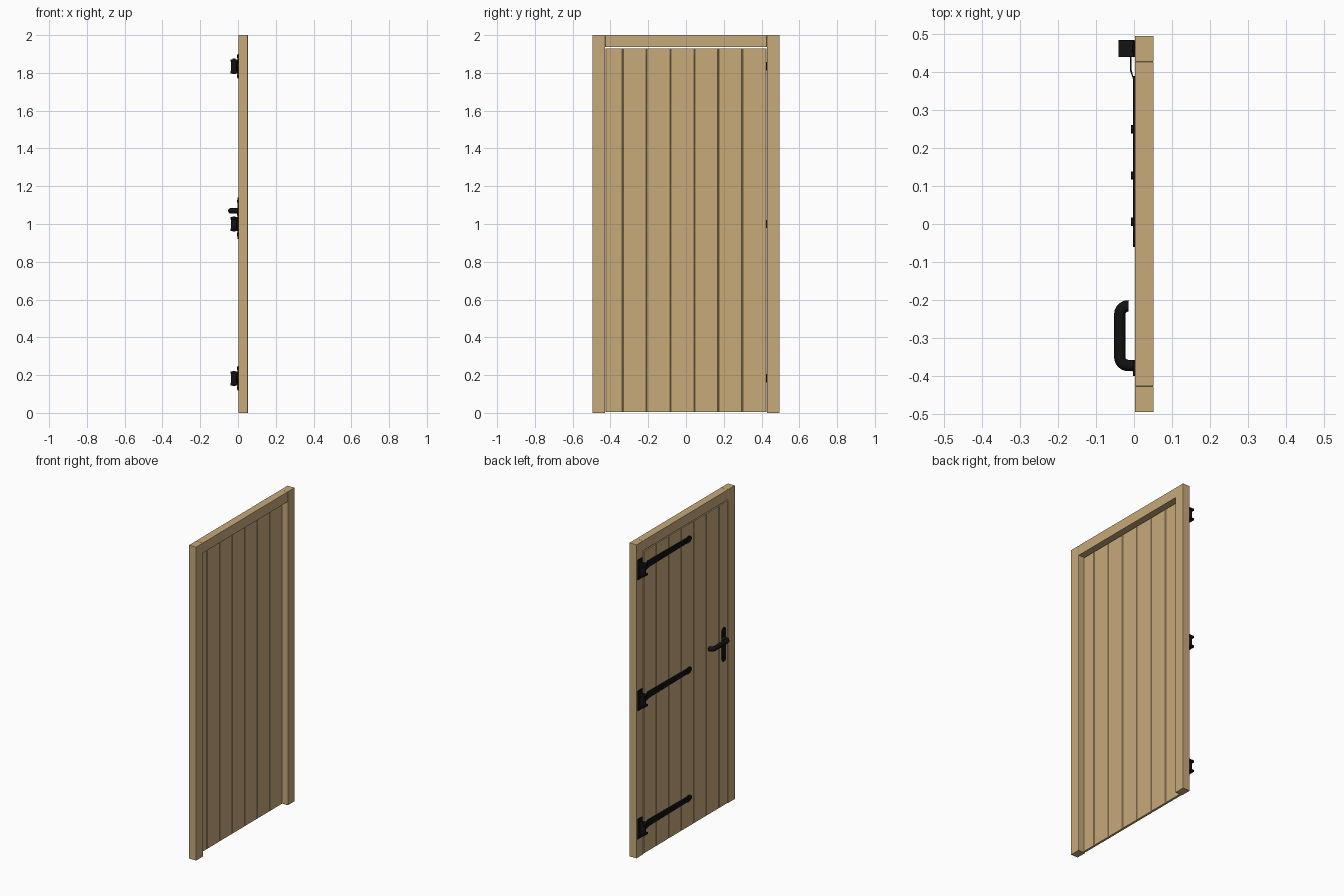
import bpy, bmesh, math
from mathutils import Vector

if "Cube" in bpy.data.objects:
    bpy.data.objects.remove(bpy.data.objects["Cube"])

FACE = 0.002      # x of the flush hinge-side face
BACK = 0.052      # x of the recessed side of the frame


def material(name, rgb):
    m = bpy.data.materials.new(name)
    m.diffuse_color = (*rgb, 1)
    m.use_nodes = True
    m.node_tree.nodes["Principled BSDF"].inputs["Base Color"].default_value = m.diffuse_color
    return m


WOOD = material("tan_wood", (0.57, 0.40, 0.195))
IRON = material("black_iron", (0.006, 0.006, 0.006))


def finish(name, bm, mat, bevel=0.0, smooth=False):
    bmesh.ops.recalc_face_normals(bm, faces=bm.faces)
    me = bpy.data.meshes.new(name)
    bm.to_mesh(me)
    bm.free()
    ob = bpy.data.objects.new(name, me)
    bpy.context.collection.objects.link(ob)
    me.materials.append(mat)
    if bevel:
        mod = ob.modifiers.new("bevel", 'BEVEL')
        mod.width, mod.segments = bevel, 2
    if smooth:
        bpy.ops.object.select_all(action='DESELECT')
        ob.select_set(True)
        bpy.context.view_layer.objects.active = ob
        bpy.ops.object.shade_smooth_by_angle(angle=math.radians(35))
    return ob


def prism(name, points, direction, mat, bevel=0.0, smooth=False):
    """Extrude a flat outline of 3D points along a direction."""
    bm = bmesh.new()
    f = bm.faces.new([bm.verts.new(p) for p in points])
    r = bmesh.ops.extrude_face_region(bm, geom=[f])
    vs = [v for v in r["geom"] if isinstance(v, bmesh.types.BMVert)]
    bmesh.ops.translate(bm, verts=vs, vec=Vector(direction))
    return finish(name, bm, mat, bevel, smooth)


def box(name, x0, x1, y0, y1, z0, z1, mat, bevel=0.0):
    return prism(name, [(x0, y0, z0), (x1, y0, z0), (x1, y1, z0), (x0, y1, z0)],
                 (0, 0, z1 - z0), mat, bevel)


def disc(name, centre, radius, length, axis, mat, sides=20):
    """Cylinder from centre along 'x' (towards -x) or 'z' (upwards)."""
    pts = []
    for i in range(sides):
        a = math.tau * i / sides
        c, s = radius * math.cos(a), radius * math.sin(a)
        off = (0, c, s) if axis == 'x' else (c, s, 0)
        pts.append(Vector(centre) + Vector(off))
    return prism(name, pts, (-length, 0, 0) if axis == 'x' else (0, 0, length),
                 mat, smooth=True)


# Frame: two posts and the lintel between them
box("latch_post", FACE, BACK, -0.496, -0.428, 0, 2, WOOD, 0.0015)
box("hinge_post", FACE, BACK, 0.428, 0.496, 0, 2, WOOD, 0.0015)
box("lintel", FACE, BACK, -0.4278, 0.4278, 1.936, 2, WOOD, 0.0015)

# Door: vertical boards with chamfered edges that form V grooves
c = 0.003
x0, x1 = FACE, FACE + 0.014
edges = [-0.4255, -0.335, -0.2085, -0.082, 0.0445, 0.171, 0.2975, 0.4255]
for i, (a, b) in enumerate(zip(edges, edges[1:])):
    outline = [(x0, a + c, 0.004), (x0, b - c, 0.004), (x0 + c, b, 0.004),
               (x1 - c, b, 0.004), (x1, b - c, 0.004), (x1, a + c, 0.004),
               (x1 - c, a, 0.004), (x0 + c, a, 0.004)]
    prism(f"door_board_{i + 1}", outline, (0, 0, 1.926), WOOD)

# Hinges: plate and pintle on the post, long strap across the boards
PIN_Y, PIN_X = 0.462, -0.02
for n, z in (("lower", 0.183), ("middle", 1.0), ("upper", 1.835)):
    box(f"{n}_hinge_plate", -0.002, FACE, 0.44, 0.485, z - 0.065, z + 0.065, IRON, 0.001)
    for s in (-1, 1):
        zc = z + s * 0.031
        box(f"{n}_hinge_lug", -0.041, 0, 0.44, 0.485, zc - 0.006, zc + 0.006, IRON, 0.002)
        disc(f"{n}_plate_screw", (0, PIN_Y, z + s * 0.052), 0.008, 0.005, 'x', IRON, 12)
    disc(f"{n}_hinge_barrel", (PIN_X, PIN_Y, z - 0.026), 0.018, 0.052, 'z', IRON)
    disc(f"{n}_hinge_pin", (PIN_X, PIN_Y, z - 0.04), 0.008, 0.08, 'z', IRON, 12)
    # cranked root of the strap
    t = 0.004
    root = [(-0.006, 0.45), (-0.006, 0.405), (-0.001, 0.385),
            (-0.001 - t + 0.002, 0.383), (-0.006 - t, 0.403), (-0.006 - t, 0.45)]
    prism(f"{n}_strap_root", [(x, y, z - 0.022) for x, y in root], (0, 0, 0.044), IRON)
    # flat strap with a spear-shaped tip
    half = [(0.39, 0.022), (-0.005, 0.017), (-0.022, 0.022), (-0.04, 0.019), (-0.054, 0.009)]
    pts = ([(FACE, y, z + h) for y, h in half] + [(FACE, -0.06, z)]
           + [(FACE, y, z - h) for y, h in reversed(half)])
    prism(f"{n}_hinge_strap", pts, (-0.0045, 0, 0), IRON)
    for y in (0.25, 0.128, 0.006):
        disc(f"{n}_strap_bolt", (FACE, y, z), 0.011, 0.010, 'x', IRON, 14)

# Latch backplate with rounded ends
py, pz, w, h = -0.382, 1.03, 0.019, 0.11
outline = []
for k in range(18):
    a = math.pi * (k % 9) / 8 + (math.pi if k >= 9 else 0)
    cz = pz + (h - w) * (1 if k < 9 else -1)
    outline.append((FACE, py + w * math.cos(a), cz + w * math.sin(a)))
prism("latch_backplate", outline, (-0.004, 0, 0), IRON)
for s in (-1, 1):
    disc("backplate_screw", (0, py, pz + s * 0.09), 0.007, 0.004, 'x', IRON, 12)

# Lever handle: round bar with two bends
R, gx, ya, yb = 0.022, -0.0375, -0.373, -0.216
path = [(FACE, ya)]
for k in range(7):
    a = math.pi / 2 * k / 6
    path.append((gx + R - R * math.sin(a), ya + R - R * math.cos(a)))
for k in range(7):
    a = math.pi / 2 * k / 6
    path.append((gx + R - R * math.cos(a), yb - R + R * math.sin(a)))
path.append((-0.0145, yb))
cu = bpy.data.curves.new("lever_handle", 'CURVE')
cu.dimensions = '3D'
cu.bevel_depth, cu.bevel_resolution, cu.use_fill_caps = 0.015, 4, True
sp = cu.splines.new('POLY')
sp.points.add(len(path) - 1)
for p, (x, y) in zip(sp.points, path):
    p.co = (x, y, 1.07, 1)
cu.materials.append(IRON)
lever = bpy.data.objects.new("lever_handle", cu)
bpy.context.collection.objects.link(lever)
bpy.ops.object.select_all(action='DESELECT')
lever.select_set(True)
bpy.context.view_layer.objects.active = lever
bpy.ops.object.convert(target='MESH')
bpy.ops.object.shade_smooth_by_angle(angle=math.radians(40))
